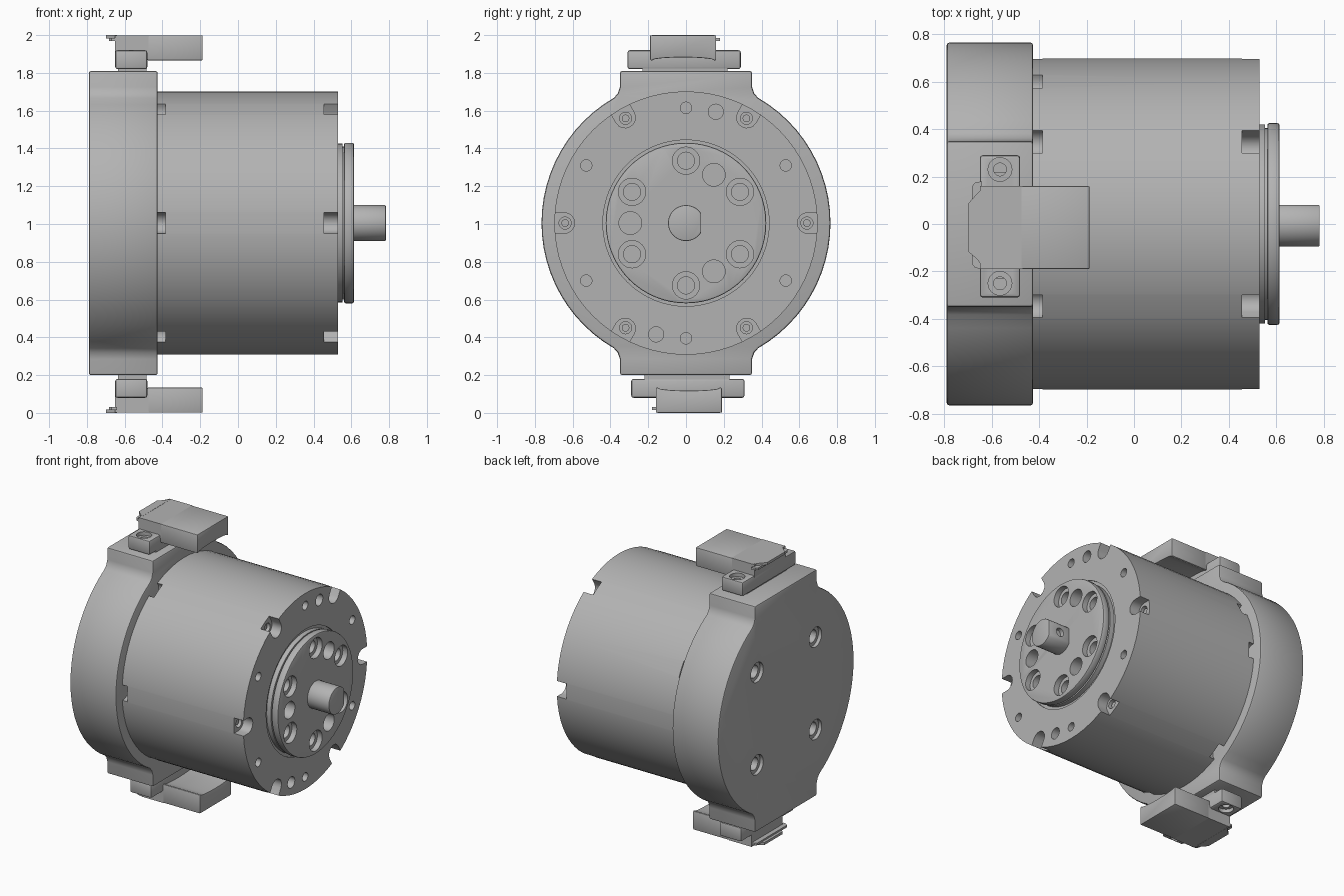
import bpy, bmesh
from math import sin, cos, pi, radians
from mathutils import Matrix, Vector

if "Cube" in bpy.data.objects:
    bpy.data.objects.remove(bpy.data.objects["Cube"], do_unlink=True)

grey = bpy.data.materials.new("metal grey")
grey.use_nodes = True
GREY = (0.45, 0.45, 0.45, 1)
grey.diffuse_color = GREY
grey.node_tree.nodes["Principled BSDF"].inputs["Base Color"].default_value = GREY
AXIS = Vector((0, 0, 1.005))      # height of the motor axis


def circle(r, y=0, z=0, n=32):
    return [(y + r * cos(2 * pi * i / n), z + r * sin(2 * pi * i / n)) for i in range(n)]


def polar(r, deg):
    return r * cos(radians(deg)), r * sin(radians(deg))


def prisms(name, parts, turn=None, offset=AXIS):
    """Extrude (y, z) outlines along x; each part is (outline, x0, x1)."""
    bm = bmesh.new()
    for outline, x0, x1 in parts:
        face = bm.faces.new([bm.verts.new((x0, y, z)) for y, z in outline])
        ext = bmesh.ops.extrude_face_region(bm, geom=[face])["geom"]
        bmesh.ops.translate(bm, vec=(x1 - x0, 0, 0),
                            verts=[v for v in ext if isinstance(v, bmesh.types.BMVert)])
    bmesh.ops.recalc_face_normals(bm, faces=bm.faces)
    if turn:
        bmesh.ops.transform(bm, matrix=turn, verts=bm.verts)
    bmesh.ops.translate(bm, vec=offset, verts=bm.verts)
    mesh = bpy.data.meshes.new(name)
    bm.to_mesh(mesh)
    bm.free()
    mesh.materials.append(grey)
    ob = bpy.data.objects.new(name, mesh)
    bpy.context.collection.objects.link(ob)
    return ob


def select(ob):
    bpy.ops.object.select_all(action='DESELECT')
    ob.select_set(True)
    bpy.context.view_layer.objects.active = ob


def bevel(ob, width):
    select(ob)
    mod = ob.modifiers.new("edge", 'BEVEL')
    mod.width, mod.segments, mod.limit_method = width, 2, 'ANGLE'
    mod.angle_limit = radians(35)
    bpy.ops.object.modifier_apply(modifier=mod.name)


def cut(ob, parts, **kw):
    cutter = prisms("cutter", parts, **kw)
    select(ob)
    mod = ob.modifiers.new("cut", 'BOOLEAN')
    mod.operation, mod.solver, mod.object = 'DIFFERENCE', 'EXACT', cutter
    bpy.ops.object.modifier_apply(modifier=mod.name)
    bpy.data.objects.remove(cutter, do_unlink=True)


def slot(deg, r, half):
    """Round-bottomed notch outline that opens outwards."""
    pts = [(0.8, -half), (0.8, half)]
    pts += [(r - half * sin(a * pi / 8), half * cos(a * pi / 8)) for a in range(9)]
    c, s = polar(1, deg)
    return [(u * c - v * s, u * s + v * c) for u, v in pts]


def box(y0, y1, z0, z1):
    return [(y0, z0), (y1, z0), (y1, z1), (y0, z1)]


SIXTHS = range(0, 360, 60)

# Rear housing: round shell with a flat block above and below
quarter = [polar(0.765, a) for a in range(0, 61, 5)]
quarter += [(0.362, 0.685), (0.35, 0.72), (0.35, 0.805)]
right = [(y, -z) for y, z in quarter[:0:-1]] + quarter
housing = prisms("rear_housing", [(right + [(-y, -z) for y, z in right], -0.79, -0.425)])
bevel(housing, 0.012)
corners = [polar(0.465, a) for a in (45, 135, 225, 315)]
cut(housing, [(circle(0.07, *p), -0.9, -0.765) for p in corners])
cut(housing, [(circle(0.045, *p), -0.9, -0.70) for p in corners])

# Main body with notches at both ends and holes in the front face
body = prisms("motor_body", [(circle(0.697, n=72), -0.45, 0.53)])
cut(body, [(slot(a, 0.645, 0.055), 0.455, 0.6) for a in SIXTHS]
    + [(circle(0.03, *polar(0.61, a)), 0.48, 0.6) for a in range(30, 360, 60)]
    + [(circle(0.04, *polar(0.61, a)), 0.46, 0.6) for a in (75, 255)]
    + [(circle(0.44, n=64), 0.52, 0.6)])
cut(body, [(circle(0.032, *polar(0.64, a)), 0.41, 0.5) for a in SIXTHS]
    + [(slot(a, 0.68, 0.055), -0.43, -0.385) for a in [*SIXTHS, 30]])

# Screws seated in the front notches
prisms("notch_screws", [(circle(0.02, *polar(0.64, a)), 0.40, 0.44) for a in SIXTHS])

# Front flange: two discs with a groove between them
neck = prisms("flange_neck", [(circle(0.42, n=64), 0.51, 0.553)])
core = prisms("flange_core", [(circle(0.405, n=64), 0.545, 0.57)])
flange = prisms("front_flange", [(circle(0.425, n=64), 0.562, 0.613)])
bevel(flange, 0.008)
wide = [circle(0.072, *polar(0.33, a)) for a in range(30, 360, 60)]
narrow = [circle(0.045, *polar(0.33, a)) for a in range(30, 360, 60)]
plain = [circle(0.06, *polar(0.295, a)) for a in (60, 180, 300)]
cut(flange, [(o, 0.575, 0.7) for o in wide])
for disc in (flange, core, neck):
    cut(disc, [(o, 0.525, 0.7) for o in narrow + plain])

# Output shaft with a flat on one side and a small dimple in the flat
shaft = prisms("output_shaft", [([(min(y, 0.08), z) for y, z in circle(0.095, n=48)], 0.58, 0.783)])
bevel(shaft, 0.006)
cut(shaft, [(circle(0.03), 0.05, 0.12)], turn=Matrix.Rotation(pi / 2, 4, 'Z'),
    offset=AXIS + Vector((0.69, 0, 0)))

# Connectors: the lower one is the upper one turned half round the motor axis
ARCH = [(-0.015 + 0.165 * cos(a * pi / 8), 0.866 + 0.016 * sin(a * pi / 8)) for a in range(9)]
PLUG = [(-0.19, 0.999), (-0.19, 0.866)] + ARCH[::-1] + [(0.16, 0.866), (0.16, 0.999)]
MID = Vector((0, 0, 1))
for side, angle in (("upper", 0), ("lower", pi)):
    turn = Matrix.Rotation(angle, 4, 'X')
    # standing outline turned to lie flat: prism x becomes height
    flat = turn @ Matrix(((0, 1, 0, 0), (0, 0, 1, 0), (1, 0, 0, 0), (0, 0, 0, 1)))
    mount = prisms(side + "_mount", [(box(-0.31, 0.29, 0.82, 0.92), -0.65, -0.48)], turn, MID)
    bevel(mount, 0.012)
    holes = [(-0.565, 0.23), (-0.565, -0.25)]
    cut(mount, [(circle(0.05, *p), 0.895, 1.0) for p in holes], turn=flat, offset=MID)
    cut(mount, [(circle(0.027, *p), 0.84, 1.0) for p in holes], turn=flat, offset=MID)
    prisms(side + "_mount_foot", [(box(-0.23, 0.22, 0.79, 0.86), -0.635, -0.485)], turn, MID)
    plug = prisms(side + "_plug", [(PLUG, -0.48, -0.187)], turn, MID)
    bevel(plug, 0.006)
    prisms(side + "_plug_back", [(box(-0.19, 0.16, 0.90, 0.999), -0.65, -0.47)], turn, MID)
    tongue = [(-0.64, -0.18), (-0.64, 0.15), (-0.66, 0.13), (-0.70, 0.085),
              (-0.70, -0.115), (-0.66, -0.15)]
    prisms(side + "_latch_tongue", [(tongue, 0.982, 1.0)], flat, MID)
    tab = [(-0.64, -0.19), (-0.67, -0.185), (-0.682, -0.17), (-0.682, 0.16),
           (-0.67, 0.175), (-0.64, 0.18)]
    prisms(side + "_latch_tab", [(tab, 0.97, 0.985)], flat, MID)

# Smooth round surfaces while keeping hard edges
for ob in bpy.context.collection.objects:
    if ob.type == 'MESH' and grey.name in ob.data.materials:
        select(ob)
        bpy.ops.object.shade_smooth_by_angle(angle=radians(30))
